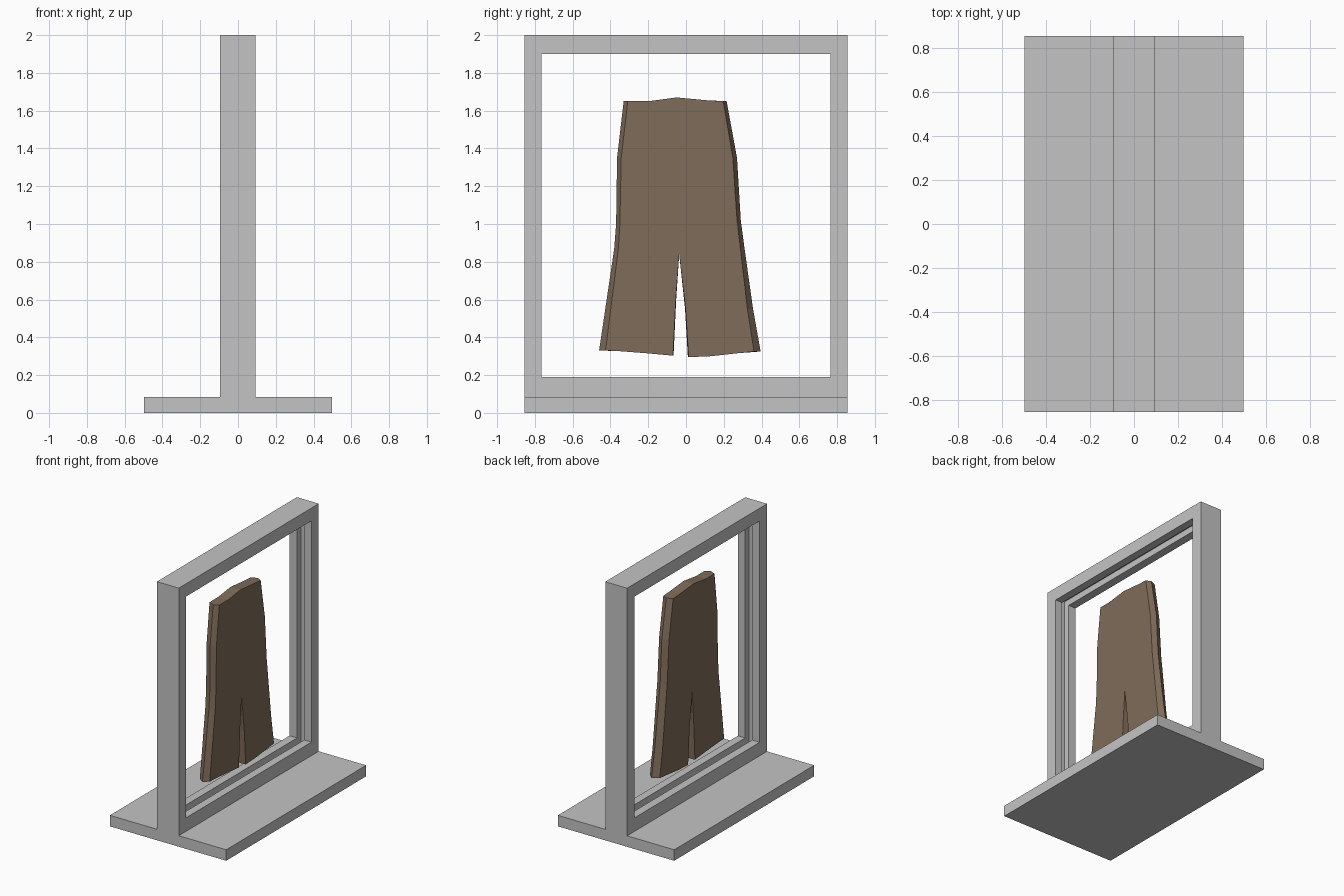
import bpy, bmesh

if "Cube" in bpy.data.objects:
    bpy.data.objects.remove(bpy.data.objects["Cube"])

def material(name, rgb):
    m = bpy.data.materials.new(name)
    m.diffuse_color = (*rgb, 1)
    m.use_nodes = True
    m.node_tree.nodes["Principled BSDF"].inputs["Base Color"].default_value = m.diffuse_color
    return m

grey = material("stand grey", (0.55, 0.55, 0.55))
brown = material("cloth brown", (0.215, 0.15, 0.10))

def finish(name, bm, mat):
    bmesh.ops.recalc_face_normals(bm, faces=bm.faces[:])
    me = bpy.data.meshes.new(name)
    bm.to_mesh(me)
    bm.free()
    me.materials.append(mat)
    ob = bpy.data.objects.new(name, me)
    bpy.context.collection.objects.link(ob)

def bridge(bm, a, b):
    n = len(a)
    for i in range(n):
        bm.faces.new((a[i], a[(i + 1) % n], b[(i + 1) % n], b[i]))

# Base slab
bm = bmesh.new()
bmesh.ops.create_cube(bm, size=1)
for v in bm.verts:
    v.co = (v.co.x * 0.995, v.co.y * 1.71, (v.co.z + 0.5) * 0.085)
finish("base", bm, grey)

# Upright frame: one grooved profile (x, inset) mitred round four corners
profile = [(-.095, 0), (.092, 0), (.092, .09), (.03, .09),
           (.03, .045), (-.03, .045), (-.03, .09), (-.095, .09)]
bm = bmesh.new()
rings = []
for sy, top in ((-1, 0), (1, 0), (1, 1), (-1, 1)):
    rings.append([bm.verts.new((x, sy * (.855 - d),
                                2 - d * 1.1 if top else .08 + d * 1.22))
                  for x, d in profile])
for i in range(4):
    bridge(bm, rings[i], rings[(i + 1) % 4])
finish("display_frame", bm, grey)

# Trousers: outline (y, z, inward shift of front and back faces)
outline = [(-.33, 1.65, .022), (-.20, 1.65, 0), (-.05, 1.67, 0), (.11, 1.655, 0),
           (.215, 1.65, -.018), (.27, 1.35, -.022), (.29, 1.02, -.02),
           (.31, .87, -.022), (.355, .55, -.03), (.395, .325, -.035),
           (.285, .317, 0), (.13, .30, 0), (.01, .295, .004), (-.005, .55, .003),
           (-.036, .84, 0), (-.052, .6, -.002), (-.066, .303, -.003),
           (-.20, .315, 0), (-.37, .328, 0), (-.46, .33, .034), (-.42, .6, .028),
           (-.38, .87, .022), (-.37, 1.0, .02), (-.365, 1.35, .022)]
bm = bmesh.new()
rings = [[bm.verts.new((x, y + k * s, z)) for y, z, s in outline]
         for x, k in ((-.028, 1), (.018, 0), (.056, 1))]
bridge(bm, rings[0], rings[1])
bridge(bm, rings[1], rings[2])
caps = [bm.faces.new(rings[0]), bm.faces.new(rings[2])]
finish("trousers", bm, brown)
